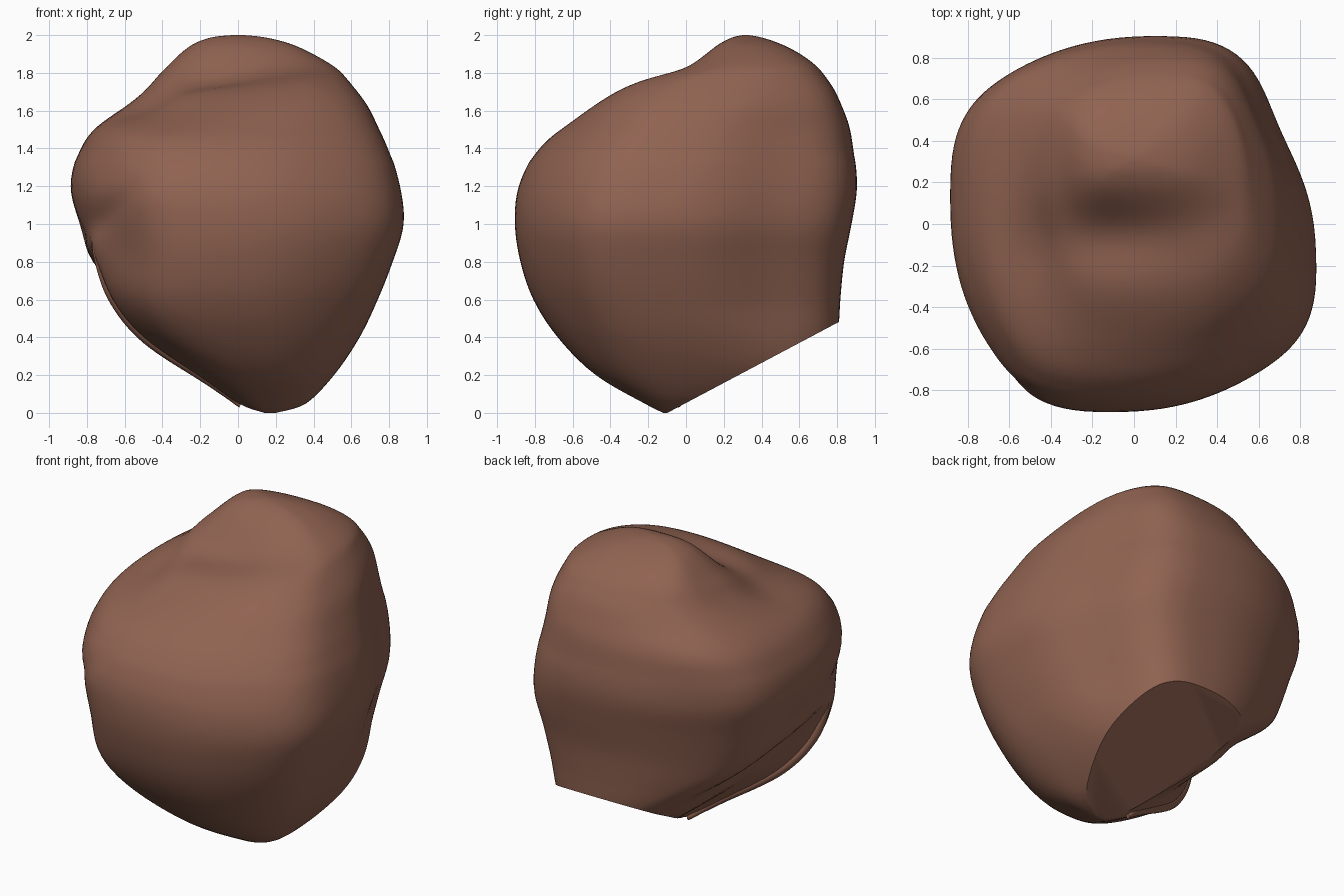
import bpy, bmesh, math
from mathutils import Vector

if "Cube" in bpy.data.objects:
    bpy.data.objects.remove(bpy.data.objects["Cube"])

mat = bpy.data.materials.new("warm brown")
mat.diffuse_color = (0.28, 0.125, 0.083, 1)
mat.use_nodes = True
mat.node_tree.nodes["Principled BSDF"].inputs["Base Color"].default_value = mat.diffuse_color

# body sections: z, x min, x max, y min, y max
SECTIONS = [
    (0.00, 0.14, 0.20, -0.12, -0.05), (0.05, 0.00, 0.36, -0.22, 0.30),
    (0.20, -0.22, 0.51, -0.48, 0.70), (0.40, -0.51, 0.65, -0.68, 0.80),
    (0.60, -0.68, 0.75, -0.81, 0.82), (0.80, -0.78, 0.83, -0.88, 0.84),
    (1.00, -0.84, 0.89, -0.91, 0.88), (1.20, -0.89, 0.87, -0.89, 0.91),
    (1.40, -0.84, 0.81, -0.79, 0.89), (1.52, -0.75, 0.75, -0.66, 0.87),
    (1.62, -0.60, 0.70, -0.54, 0.83), (1.71, -0.49, 0.63, -0.41, 0.79),
    (1.78, -0.43, 0.57, -0.26, 0.74), (1.83, -0.38, 0.52, -0.06, 0.70),
    (1.90, -0.31, 0.40, 0.07, 0.61), (1.96, -0.23, 0.27, 0.17, 0.49),
    (1.99, -0.13, 0.13, 0.25, 0.39), (2.00, -0.03, 0.03, 0.30, 0.33)]
SEG, SUB, RIM = 128, 5, math.radians(204)


def section(t):
    """Catmull-Rom blend of the section table."""
    i = min(int(t), len(SECTIONS) - 2)
    f = t - i
    p = [SECTIONS[max(0, min(len(SECTIONS) - 1, i + k))] for k in (-1, 0, 1, 2)]
    return [0.5 * (2 * b + (c - a) * f + (2 * a - 5 * b + 4 * c - d) * f * f
                   + (3 * b - a - 3 * c + d) * f ** 3) for a, b, c, d in zip(*p)]


def step(a, b, v):
    v = max(0, min(1, (v - a) / (b - a)))
    return v * v * (3 - 2 * v)


def bump(ang, centre, width):
    d = (math.degrees(ang) - centre + 180) % 360 - 180
    return math.exp(-(d / width) ** 2)


def surface(t, ang, recess=True):
    """Skewed rounded-square section with the fold behind the front lobe."""
    z, x0, x1, y0, y1 = section(t)
    c, s = math.cos(ang), math.sin(ang)
    u = math.copysign(abs(c) ** 0.8, c)
    v = math.copysign(abs(s) ** 0.8, s)
    rx, ry = (x1 - x0) / 2, (y1 - y0) / 2
    # flatter or fuller corners: back right, front right, front left, back left, left edge
    mid = step(0.1, 0.6, z)
    k = 1 - mid * (0.10 * bump(ang, 38, 26) * (1 - step(1.4, 1.95, z))
                   + 0.04 * bump(ang, 315, 26) * (1 - step(1.4, 1.8, z)))
    k += bump(ang, 228, 22) * (0.06 - 0.10 * step(0.5, 0.9, z)
                               + 0.05 * step(1.3, 1.65, z)) * step(0.05, 0.3, z)
    k += bump(ang, 135, 25) * (-0.03 + 0.04 * step(1.2, 1.6, z))
    k += 0.05 * bump(ang, 204, 14) * (1 - step(0.85, 1.05, z))
    if recess:  # underside of the back body, rising towards the rim
        d = math.degrees(RIM - ang)
        edge = 0.97 - 0.5 * d / 94
        k -= 0.22 * step(0, 6, d) * (1 - step(50, 94, d)) * (1 - step(edge - 0.28, edge, z))
    x = (x0 + x1) / 2 + rx * (u * k + 0.15 * v * (1 - u * u))
    y = (y0 + y1) / 2 + ry * (v * k - 0.15 * u * (1 - v * v))
    # shallow crease running from the left edge up across the front
    if recess and x < -0.1 and y < 0.1:
        e = (z - 0.95) - 0.85 * (x + 0.82)
        g = 0.025 * math.exp(-(e / 0.05) ** 2) * (1 - step(-0.75, -0.2, x))
        x, y = x * (1 - g), y * (1 - g)
    # front shoulder slopes to the left, with a valley behind it
    high = step(1.4, 1.72, z)
    z -= 0.10 * max(0, 0.4 - x) * (1 - step(-0.2, 0.25, y)) * high * step(-0.8, -0.4, x)
    z -= 0.06 * math.exp(-((y + 0.05) / 0.14) ** 2 - ((x + 0.12) / 0.3) ** 2) * high
    return Vector((x, y, z))


def finish(bm, name):
    bmesh.ops.recalc_face_normals(bm, faces=bm.faces)
    me = bpy.data.meshes.new(name)
    bm.to_mesh(me)
    bm.free()
    ob = bpy.data.objects.new(name, me)
    bpy.context.collection.objects.link(ob)
    me.materials.append(mat)
    bpy.ops.object.select_all(action='DESELECT')
    ob.select_set(True)
    bpy.context.view_layer.objects.active = ob
    bpy.ops.object.shade_smooth_by_angle(angle=math.radians(40))
    return ob


def loft(bm, rings):
    for a, b in zip(rings, rings[1:]):
        n = len(a)
        for j in range(n):
            bm.faces.new((a[j], a[(j + 1) % n], b[(j + 1) % n], b[j]))
    bm.faces.new(rings[0])
    bm.faces.new(rings[-1])


# main body
bm = bmesh.new()
levels = [i / SUB for i in range((len(SECTIONS) - 1) * SUB + 1)]
loft(bm, [[bm.verts.new(surface(t, 2 * math.pi * j / SEG)) for j in range(SEG)]
          for t in levels])
for top, times in ((0.1, 3), (1.35, 12)):
    for _ in range(times):
        bmesh.ops.smooth_vert(bm, verts=[v for v in bm.verts if top < v.co.z < 1.985],
                              factor=0.5, use_axis_x=True, use_axis_y=True,
                              use_axis_z=True)
# flat slanted cut underneath, facing down and back
cut = bmesh.ops.bisect_plane(bm, geom=bm.verts[:] + bm.edges[:] + bm.faces[:],
                             plane_co=(0, -0.08, 0.01), plane_no=(0, 0.53, -1),
                             clear_outer=True)
edges = [e for e in cut["geom_cut"] if isinstance(e, bmesh.types.BMEdge)]
bmesh.ops.holes_fill(bm, edges=edges)
finish(bm, "body")

# rolled rim along the left edge of the front lobe
bm = bmesh.new()
path = [surface(0.9 + 4.9 * i / 40, RIM + 0.02, False) for i in range(41)]
rings = []
for i, p in enumerate(path):
    tan = (path[min(40, i + 1)] - path[max(0, i - 1)]).normalized()
    side = tan.cross(Vector((0, 1, 0))).normalized()
    up = tan.cross(side)
    r = 0.035 * math.sin(math.pi * (i + 2) / 44) ** 0.5
    q = p - 0.03 * Vector((p.x, p.y, 0)).normalized()
    rings.append([bm.verts.new(q + r * (side * math.cos(a) + up * math.sin(a)))
                  for a in (2 * math.pi * j / 12 for j in range(12))])
loft(bm, rings)
finish(bm, "rolled_rim")
